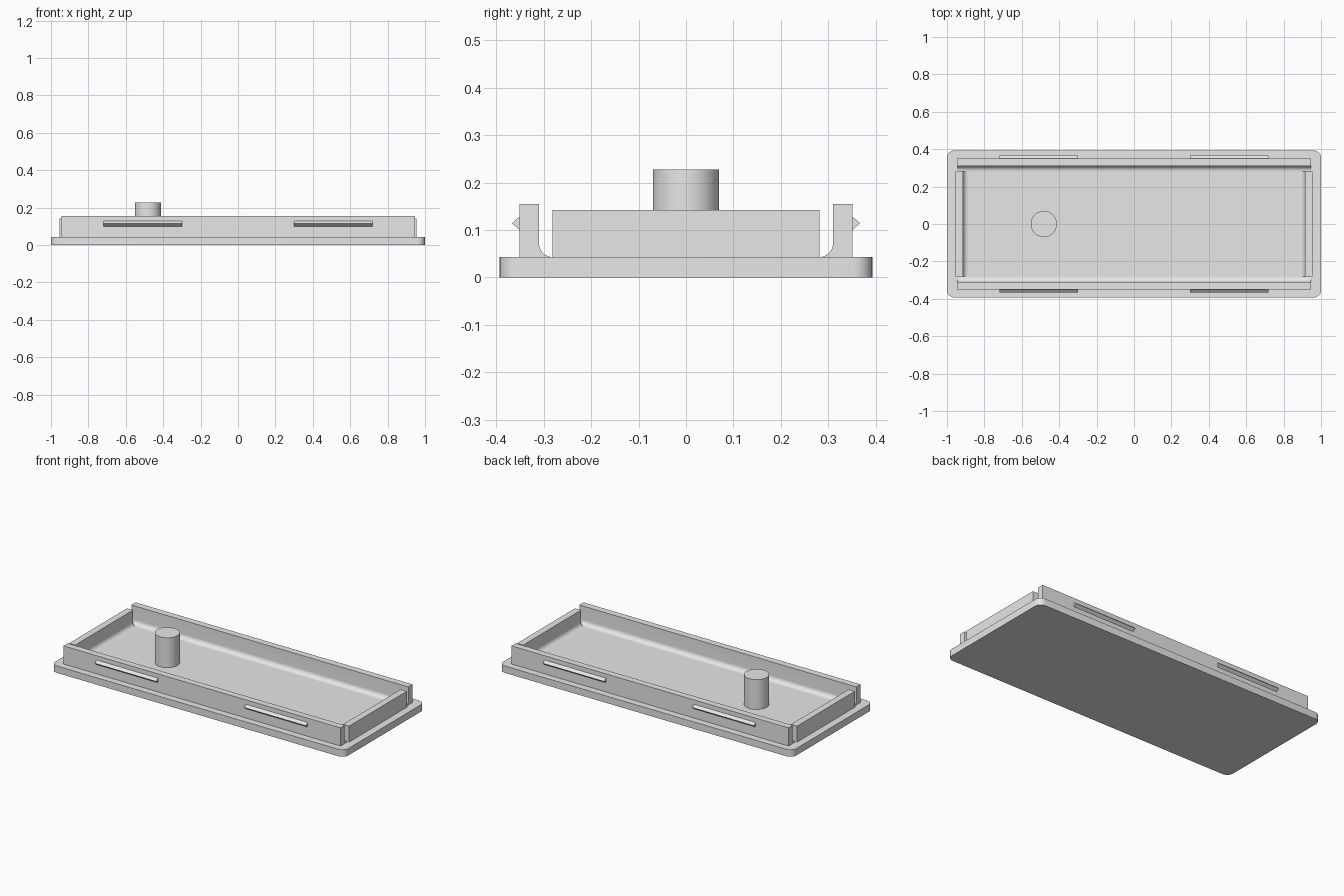
import bpy, math
from mathutils import Matrix, Vector

cube = bpy.data.objects.get("Cube")
if cube:
    bpy.data.objects.remove(cube, do_unlink=True)

GREY = (0.8, 0.8, 0.8, 1)
mat = bpy.data.materials.new("light grey plastic")
mat.use_nodes = True
mat.diffuse_color = GREY
mat.node_tree.nodes["Principled BSDF"].inputs["Base Color"].default_value = GREY

PLATE_TOP = 0.043
FILLET = 0.028


def prism(name, profile, start, end, matrix=None):
    """Extrude a counter-clockwise 2D profile along local z, then place it."""
    n = len(profile)
    verts = [(u, v, w) for w in (start, end) for u, v in profile]
    faces = [tuple(reversed(range(n))), tuple(range(n, 2 * n))]
    faces += [(i, (i + 1) % n, n + (i + 1) % n, n + i) for i in range(n)]
    mesh = bpy.data.meshes.new(name)
    mesh.from_pydata(verts, [], faces)
    if matrix:
        mesh.transform(matrix)
    mesh.materials.append(mat)
    obj = bpy.data.objects.new(name, mesh)
    bpy.context.collection.objects.link(obj)
    bpy.ops.object.select_all(action='DESELECT')
    obj.select_set(True)
    bpy.context.view_layer.objects.active = obj
    bpy.ops.object.shade_smooth_by_angle(angle=math.radians(30))
    return obj


def arc(cx, cy, r, a0, a1, steps):
    angles = [math.radians(a0 + (a1 - a0) * i / steps) for i in range(steps + 1)]
    return [(cx + r * math.cos(a), cy + r * math.sin(a)) for a in angles]


def facing(angle):
    """Local x points outward, local y points up, turned about the vertical."""
    upright = Matrix((Vector((1, 0, 0)), Vector((0, 0, -1)), Vector((0, 1, 0)))).to_4x4()
    return Matrix.Rotation(math.radians(angle), 4, 'Z') @ upright


def wall_profile(inner, outer, top):
    """Upright wall with a concave fillet at its inner foot."""
    foot = arc(inner - FILLET, PLATE_TOP + FILLET, FILLET, 0, -90, 10)
    return foot + [(outer, PLATE_TOP), (outer, top), (inner, top)]


# Base plate with rounded corners
HX, HY, R = 1.0, 0.393, 0.04
outline = []
for sx, sy, a in ((1, 1, 0), (-1, 1, 90), (-1, -1, 180), (1, -1, 270)):
    outline += arc(sx * (HX - R), sy * (HY - R), R, a, a + 90, 8)
prism("base_plate", outline, 0, PLATE_TOP)

# Long walls with two wedge-shaped snap ridges each
for side, angle in (("back", 90), ("front", -90)):
    turn = facing(angle)
    prism(side + "_wall", wall_profile(0.31, 0.351, 0.155), -0.945, 0.945, turn)
    wedge = [(0.351, 0.1), (0.367, 0.114), (0.351, 0.128)]
    for label, x0, x1 in (("a", -0.72, -0.3), ("b", 0.3, 0.72)):
        prism(side + "_snap_ridge_" + label, wedge, x0, x1, turn)

# Lower end walls
for side, angle in (("left", 0), ("right", 180)):
    prism(side + "_end_wall", wall_profile(0.914, 0.955, 0.142),
          -0.282, 0.282, facing(angle))

# Round peg
prism("peg", arc(-0.482, 0, 0.07, 0, 360, 48)[:-1], PLATE_TOP, 0.227)
